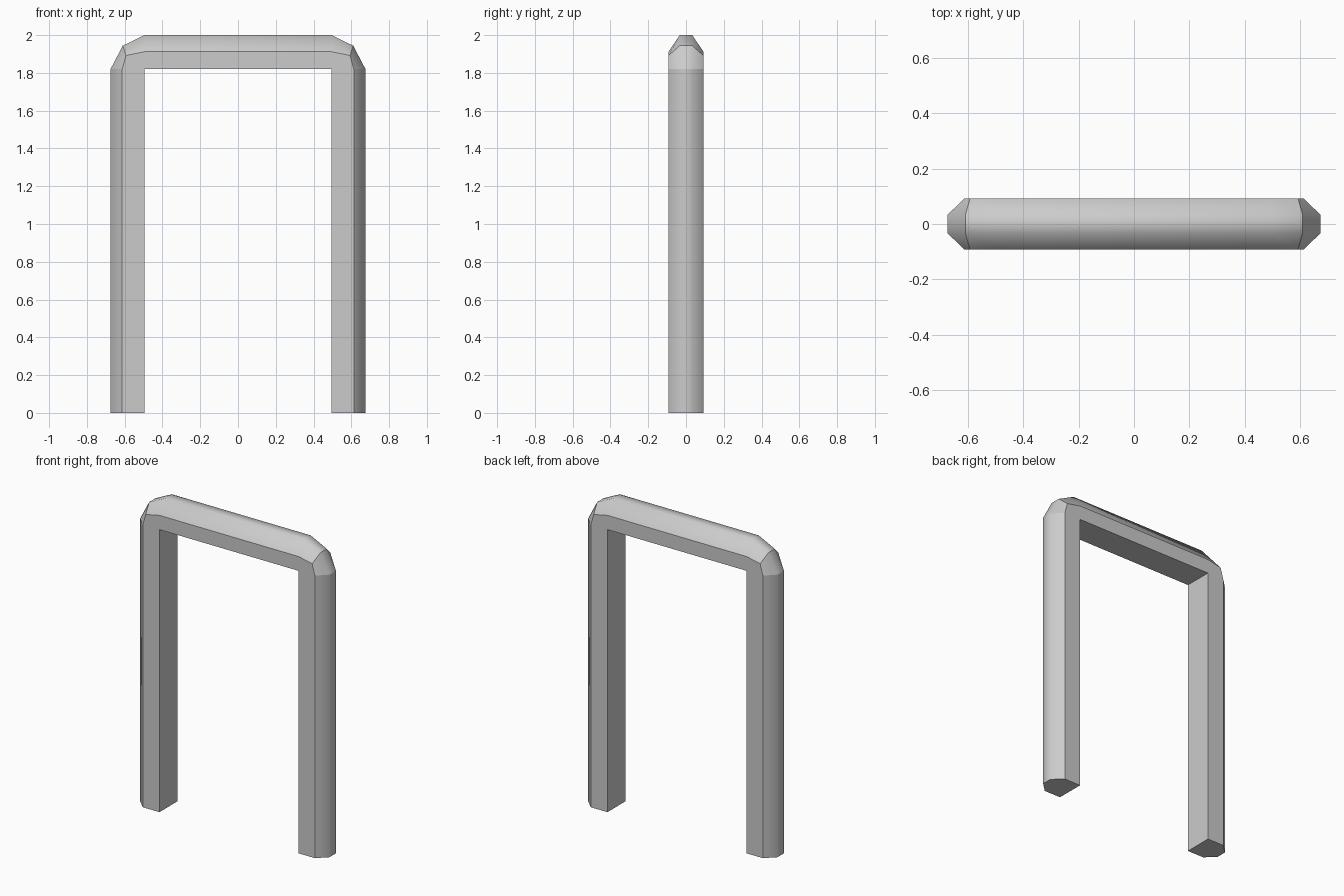
import bpy, bmesh

if "Cube" in bpy.data.objects:
    bpy.data.objects.remove(bpy.data.objects["Cube"])

W, T = 0.0925, 0.033   # half width of the sides, half width of the outer flat

# Right half stations, foot to crossbar: (inner, side edge, outer edge) as (x, z)
CORNER = (0.495, 1.82)
half = [
    ((0.495, 0.0), (0.613, 0.0), (0.675, 0.0)),      # foot
    (CORNER, (0.613, 1.82), (0.675, 1.82)),          # top of leg
    (CORNER, (0.593, 1.892), (0.61, 1.944)),         # middle of bend
    (CORNER, (0.495, 1.912), (0.495, 2.0)),          # end of crossbar
]
mirrored = [tuple((-x, z) for x, z in s) for s in reversed(half)]
stations = half + mirrored

bm = bmesh.new()
cache = {}


def vert(x, y, z):
    key = (x, y, z)
    if key not in cache:
        cache[key] = bm.verts.new(key)
    return cache[key]


def ring(station):
    i, s, o = station
    section = [(i, -W), (s, -W), (o, -T), (o, T), (s, W), (i, W)]
    return [vert(x, y, z) for (x, z), y in section]


# Six-sided bar swept through the stations
rings = [ring(s) for s in stations]
for a, b in zip(rings, rings[1:]):
    for k in range(6):
        n = (k + 1) % 6
        corners = list(dict.fromkeys((a[k], a[n], b[n], b[k])))
        if len(corners) > 2:
            bm.faces.new(corners)
bm.faces.new(rings[0])
bm.faces.new(rings[-1])
bmesh.ops.recalc_face_normals(bm, faces=bm.faces)

# Smooth along the rounded outer strip and into the crossbar, sharp elsewhere
for f in bm.faces:
    f.smooth = True
for e in bm.edges:
    e.smooth = False
for a, b in zip(rings, rings[1:]):
    for k in (2, 3):
        bm.edges.get((a[k], b[k])).smooth = True
for r in (rings[3], rings[4]):
    for k in (1, 2, 3):
        bm.edges.get((r[k], r[k + 1])).smooth = True

mesh = bpy.data.meshes.new("arch_frame")
bm.to_mesh(mesh)
bm.free()
bpy.context.collection.objects.link(bpy.data.objects.new("arch_frame", mesh))
